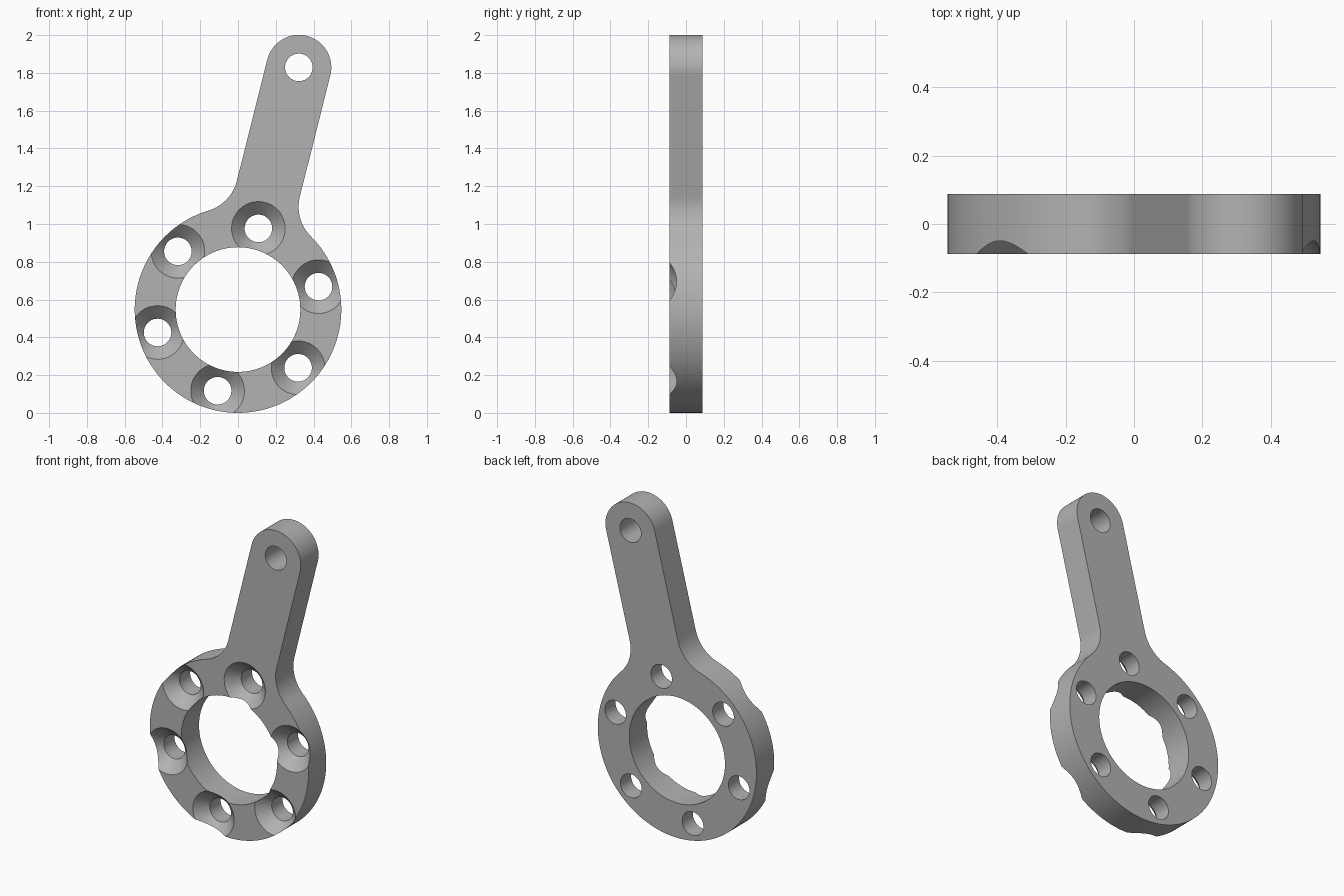
import bpy, bmesh, math
from mathutils import Vector

if "Cube" in bpy.data.objects:
    bpy.data.objects.remove(bpy.data.objects["Cube"])

HALF = 0.0875                      # half thickness
CENTRE = Vector((0, 0.547))        # ring centre in x, z
RING_R, BORE_R, BOLT_R = 0.547, 0.33, 0.443
ARM_R, ARM_LEN, FILLET = 0.172, 1.322, 0.22
HOLE_R, SINK_R = 0.073, 0.142
TILT = math.radians(75.9)

grey = bpy.data.materials.new("plain grey")
grey.use_nodes = True
grey.diffuse_color = (0.45, 0.45, 0.45, 1)
grey.node_tree.nodes["Principled BSDF"].inputs["Base Color"].default_value = grey.diffuse_color


def polar(radius, angle):
    return Vector((math.cos(angle), math.sin(angle))) * radius


def arc(centre, radius, start, end, steps):
    return [centre + polar(radius, start + (end - start) * i / steps) for i in range(steps + 1)]


def make_object(name, bm):
    bmesh.ops.recalc_face_normals(bm, faces=bm.faces)
    mesh = bpy.data.meshes.new(name)
    bm.to_mesh(mesh)
    bm.free()
    mesh.materials.append(grey)
    obj = bpy.data.objects.new(name, mesh)
    bpy.context.collection.objects.link(obj)
    return obj


def lathe(bm, centre, profile, steps=48):
    """Closed turned solid along y from (radius, y) pairs."""
    rings = []
    for radius, y in profile:
        pts = [centre + polar(radius, math.tau * i / steps) for i in range(steps)]
        rings.append([bm.verts.new((p.x, y, p.y)) for p in pts])
    for a, b in zip(rings, rings[1:]):
        for i in range(steps):
            j = (i + 1) % steps
            bm.faces.new((a[i], a[j], b[j], b[i]))
    bm.faces.new(rings[0])
    bm.faces.new(rings[-1])


# Outline along the arm axis: ring, fillet, arm tip, fillet
side = ARM_R + FILLET
along = math.sqrt((RING_R + FILLET) ** 2 - side ** 2)
touch = math.atan2(side, along)
outline = arc(Vector((0, 0)), RING_R, touch, math.tau - touch, 96)
outline += arc(Vector((along, -side)), FILLET, math.pi - touch, math.pi / 2, 16)[1:]
outline += arc(Vector((ARM_LEN, 0)), ARM_R, -math.pi / 2, math.pi / 2, 32)
outline += arc(Vector((along, side)), FILLET, -math.pi / 2, touch - math.pi, 16)[:-1]

# Lever plate
bm = bmesh.new()
x_axis, z_axis = polar(1, TILT), polar(1, TILT + math.pi / 2)
points = [CENTRE + x_axis * p.x + z_axis * p.y for p in outline]
face = bm.faces.new([bm.verts.new((p.x, -HALF, p.y)) for p in points])
extruded = bmesh.ops.extrude_face_region(bm, geom=[face])
bmesh.ops.translate(bm, vec=(0, 2 * HALF, 0),
                    verts=[v for v in extruded["geom"] if isinstance(v, bmesh.types.BMVert)])
plate = make_object("lever_plate", bm)

# Central bore and arm tip hole
bm = bmesh.new()
lathe(bm, CENTRE, [(BORE_R, -0.2), (BORE_R, 0.2)], 96)
lathe(bm, CENTRE + polar(ARM_LEN, TILT), [(HOLE_R, -0.2), (HOLE_R, 0.2)])
bores = make_object("bore_cutter", bm)

# Six countersunk bolt holes, one in line with the arm
bm = bmesh.new()
depth = SINK_R - HOLE_R
for i in range(6):
    lathe(bm, CENTRE + polar(BOLT_R, TILT + i * math.tau / 6),
          [(SINK_R + 0.02, -HALF - 0.02), (HOLE_R, -HALF + depth), (HOLE_R, 0.2)])
bolts = make_object("bolt_hole_cutter", bm)

bpy.ops.object.select_all(action='DESELECT')
bpy.context.view_layer.objects.active = plate
plate.select_set(True)
for cutter in (bores, bolts):
    mod = plate.modifiers.new(cutter.name, 'BOOLEAN')
    mod.operation, mod.solver, mod.object = 'DIFFERENCE', 'EXACT', cutter
    bpy.ops.object.modifier_apply(modifier=mod.name)
    bpy.data.objects.remove(cutter)
bpy.ops.object.shade_smooth_by_angle(angle=math.radians(25))
